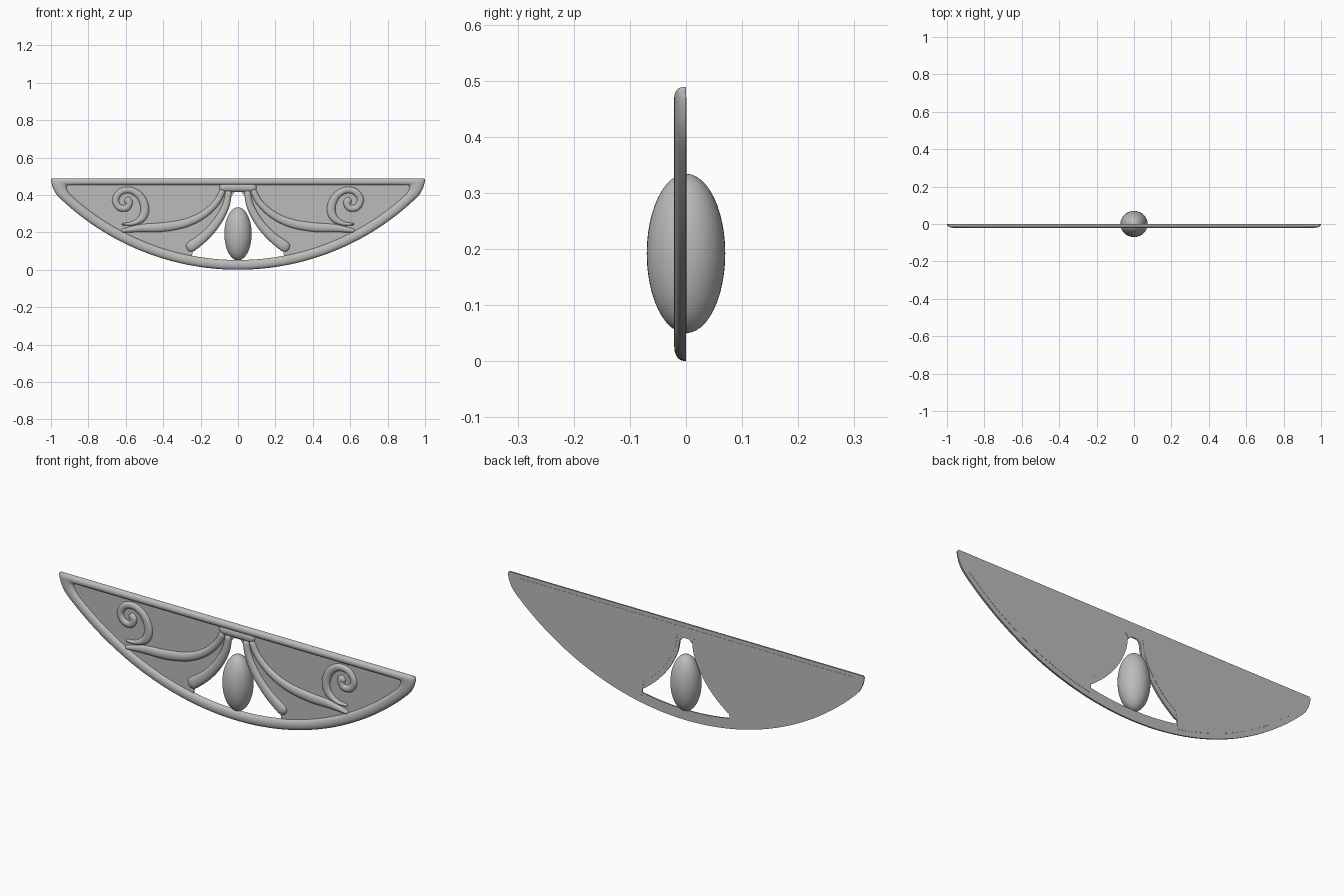
import bpy, bmesh, math
from mathutils import Vector

if "Cube" in bpy.data.objects:
    bpy.data.objects.remove(bpy.data.objects["Cube"])

grey = bpy.data.materials.new("stone grey")
grey.diffuse_color = (0.5, 0.5, 0.5, 1)
grey.use_nodes = True
grey.node_tree.nodes["Principled BSDF"].inputs["Base Color"].default_value = grey.diffuse_color

DEPTH = 0.021   # relief height in front of the back plane
R = 1.376       # radius of the lower arc, centred at z = R
STEPS = 10      # segments across a rounded moulding


def finish(name, bm):
    bmesh.ops.recalc_face_normals(bm, faces=bm.faces)
    me = bpy.data.meshes.new(name)
    bm.to_mesh(me)
    bm.free()
    ob = bpy.data.objects.new(name, me)
    bpy.context.collection.objects.link(ob)
    me.materials.append(grey)
    bpy.ops.object.select_all(action='DESELECT')
    ob.select_set(True)
    bpy.context.view_layer.objects.active = ob
    bpy.ops.object.shade_smooth_by_angle(angle=math.radians(40))
    return ob


def moulding(name, left, right, heights, closed):
    """Rounded front, flat back, spanning two matching edge lines in xz."""
    bm = bmesh.new()
    rows = []
    for a, b, h in zip(left, right, heights):
        row = []
        for i in range(STEPS + 1):
            t = math.pi * i / STEPS
            p = a.lerp(b, 0.5 - 0.5 * math.cos(t))
            row.append(bm.verts.new((p.x, -h * max(math.sin(t), 0) ** 0.75, p.y)))
        rows.append(row)
    n = len(rows)
    for k in range(n if closed else n - 1):
        r0, r1 = rows[k], rows[(k + 1) % n]
        for i in range(STEPS + 1):
            j = (i + 1) % (STEPS + 1)
            bm.faces.new((r0[i], r0[j], r1[j], r1[i]))
    if not closed:
        bm.faces.new(rows[0])
        bm.faces.new(rows[-1])
    return finish(name, bm)


def spline(pts, per=8):
    """Catmull-Rom through the points; works on any vector length."""
    p = [Vector(q) for q in pts]
    p = [p[0] * 2 - p[1]] + p + [p[-1] * 2 - p[-2]]
    out = []
    for k in range(1, len(p) - 2):
        a, b, c, d = p[k - 1:k + 3]
        for i in range(per):
            t = i / per
            out.append(0.5 * (2 * b + (c - a) * t + (2 * a - 5 * b + 4 * c - d) * t * t
                              + (3 * b - a - 3 * c + d) * t ** 3))
    return out + [p[-2]]


def strand(name, pts, height, mirror=True):
    """Tapering moulding with round ends; pts are (x, z, width)."""
    s = spline(pts)
    path = [Vector((q.x, q.y)) for q in s]
    # extra samples close to both ends make the caps round
    def refine(v):
        first = [v[0].lerp(v[1], f) for f in (0, .04, .15, .35, .6)]
        last = [v[-1].lerp(v[-2], f) for f in (.6, .35, .15, .04, 0)]
        return first + v[1:-1] + last
    s = refine(s)
    path = [Vector((q.x, q.y)) for q in s]
    dist = [0]
    for a, b in zip(path, path[1:]):
        dist.append(dist[-1] + (b - a).length)
    left, right, hs = [], [], []
    for k, q in enumerate(path):
        tan = (path[min(k + 1, len(path) - 1)] - path[max(k - 1, 0)]).normalized()
        half = s[k].z / 2
        d = min(dist[k], dist[-1] - dist[k], half) / half
        cap = max(math.sqrt(max(1 - (1 - d) ** 2, 0)), 0.03)
        nor = Vector((-tan.y, tan.x)) * half * cap
        left.append(q + nor)
        right.append(q - nor)
        hs.append(height * cap)
    ob = moulding(name, left, right, hs, False)
    if mirror:
        ob.modifiers.new("Mirror", 'MIRROR')
    return ob


def arc(radius, x):
    return Vector((x, R - math.sqrt(radius ** 2 - x * x)))


# Border: lower arc, blunt corners and straight top bar
outer, inner = [], []
N = 64
for i in range(N + 1):
    f = -1 + 2 * i / N
    outer.append(arc(R, 0.95 * f))
    inner.append(arc(1.324, 0.895 * f))
corner = [((.973, .405), (.908, .418)), ((.99, .437), (.915, .432)),
          ((.998, .465), (.917, .442)), ((1, .482), (.914, .449)), ((.994, .489), (.905, .452))]
for o, n in corner:
    outer.append(Vector(o))
    inner.append(Vector(n))
for i in range(1, 20):
    f = 1 - 2 * i / 20
    outer.append(Vector((.994 * f, .489)))
    inner.append(Vector((.905 * f, .452)))
for o, n in reversed(corner):
    outer.append(Vector((-o[0], o[1])))
    inner.append(Vector((-n[0], n[1])))
moulding("border", outer, inner, [DEPTH] * len(outer), True)

# Thin back panel with the central opening
leaf = [(.048, .425, .034), (.066, .34, .04), (.112, .255, .046), (.18, .178, .052), (.272, .108, .062)]
half = [Vector((.935, .47))]
half += [arc(1.35, .935 - (.935 - .25) * i / 24) for i in range(25)]
half += [Vector((q.x, q.y)) for q in reversed(spline(leaf)[:-3])]
half += [Vector((.03, .4)), Vector((.018, .415))]
loop = half + [Vector((-p.x, p.y)) for p in reversed(half)]
bm = bmesh.new()
face = bm.faces.new([bm.verts.new((p.x, -.005, p.y)) for p in loop])
ext = bmesh.ops.extrude_face_region(bm, geom=[face])
moved = [v for v in ext["geom"] if isinstance(v, bmesh.types.BMVert)]
bmesh.ops.translate(bm, verts=moved, vec=(0, .006, 0))
bmesh.ops.triangulate(bm, faces=bm.faces)
finish("back_panel", bm)

# Raised ornament, mirrored left and right
strand("inner_leaf", leaf, .020)
strand("long_leaf", [(.078, .43, .034), (.115, .36, .036), (.185, .295, .04), (.28, .25, .046),
                     (.4, .228, .05), (.52, .222, .042), (.625, .207, .02)], .019)
strand("scroll", [(.62, .243, .012), (.56, .248, .024), (.512, .278, .042), (.498, .33, .046),
                  (.52, .388, .042), (.57, .424, .036), (.625, .418, .036), (.655, .375, .036),
                  (.636, .334, .036), (.597, .33, .036), (.582, .36, .04), (.605, .378, .045)], .0185)
strand("top_web", [(-.1, .44, .045), (0, .44, .045), (.1, .44, .045)], .0185, False)

# Central egg-shaped drop
bpy.ops.mesh.primitive_uv_sphere_add(segments=40, ring_count=24, location=(0, 0, .192))
egg = bpy.context.object
egg.name = "centre_drop"
egg.scale = (.073, .07, .142)
egg.data.materials.append(grey)
bpy.ops.object.shade_smooth_by_angle(angle=math.radians(40))
